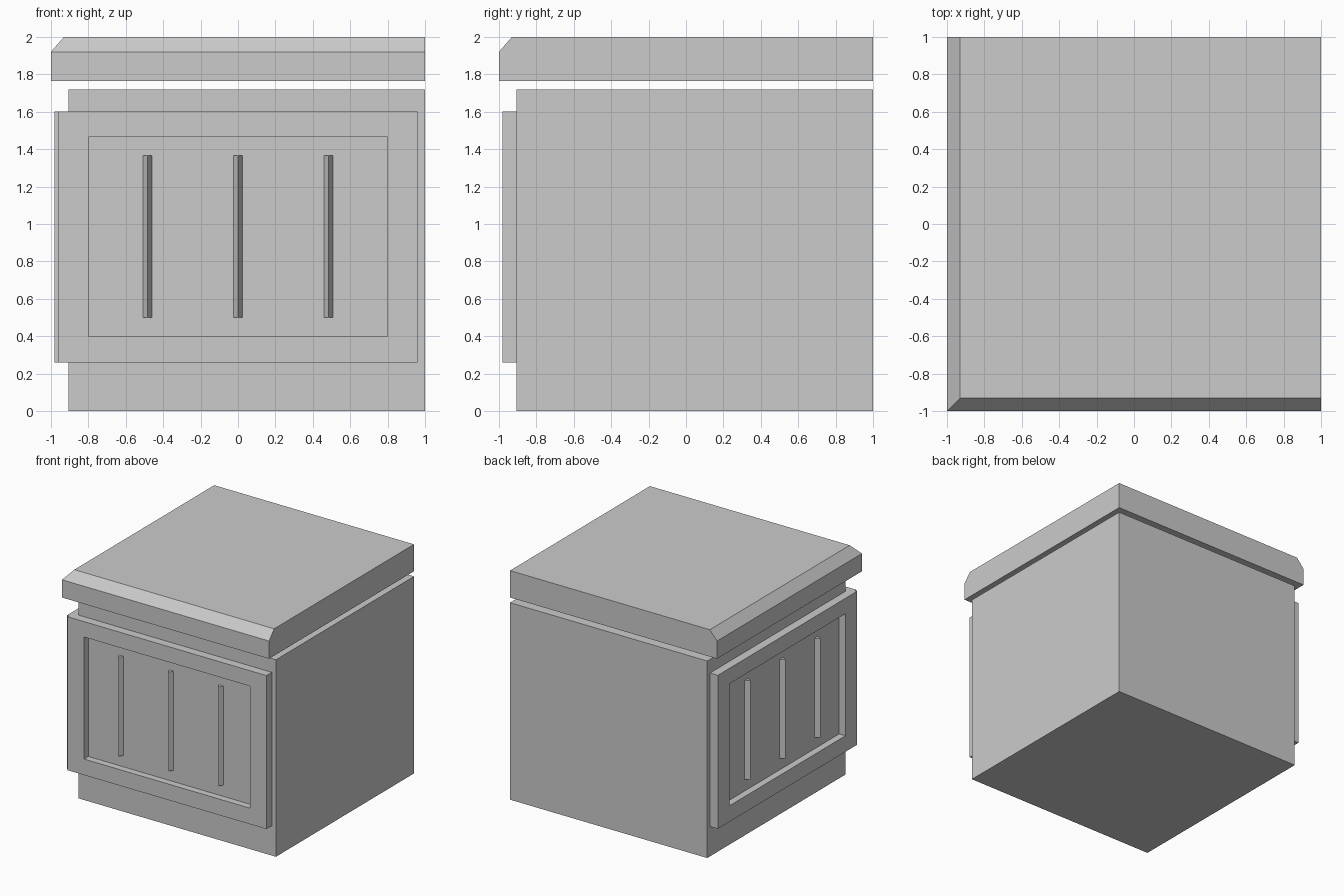
import bpy
import bmesh
from math import pi
from mathutils import Matrix

cube = bpy.data.objects.get("Cube")
if cube:
    bpy.data.objects.remove(cube, do_unlink=True)

stone = bpy.data.materials.new("plain grey")
stone.use_nodes = True
stone.diffuse_color = (0.6, 0.6, 0.6, 1)
stone.node_tree.nodes["Principled BSDF"].inputs["Base Color"].default_value = (0.6, 0.6, 0.6, 1)


def finish(name, bm, turn=0):
    """Turn the mesh about z and store it as an object."""
    bmesh.ops.transform(bm, matrix=Matrix.Rotation(turn, 4, "Z"), verts=bm.verts)
    bmesh.ops.recalc_face_normals(bm, faces=bm.faces)
    mesh = bpy.data.meshes.new(name)
    bm.to_mesh(mesh)
    bm.free()
    mesh.materials.append(stone)
    obj = bpy.data.objects.new(name, mesh)
    bpy.context.collection.objects.link(obj)
    return obj


def loft(name, rings, turn=0):
    """Join matching rings of points and cap both ends."""
    bm = bmesh.new()
    loops = [[bm.verts.new(p) for p in ring] for ring in rings]
    for a, b in zip(loops, loops[1:]):
        n = len(a)
        for i in range(n):
            j = (i + 1) % n
            bm.faces.new((a[i], a[j], b[j], b[i]))
    bm.faces.new(loops[0])
    bm.faces.new(loops[-1])
    return finish(name, bm, turn)


def level(low, z):
    """Square ring at height z; the back and left sides stay at 1."""
    return [(low, low, z), (1, low, z), (1, 1, z), (low, 1, z)]


def upright(half, bottom, top, y):
    """Rectangular ring standing at depth y."""
    return [(-half, y, bottom), (half, y, bottom), (half, y, top), (-half, y, top)]


# Main block and floating top slab, bevelled on the two decorated sides
loft("body", [level(-0.905, 0), level(-0.905, 1.72)])
loft("top_slab", [level(-1, 1.765), level(-1, 1.92), level(-0.93, 2)])

# Recessed panels with three pointed ribs, on the front and right sides
for side, turn in (("front", 0), ("right", -pi / 2)):
    loft(side + "_panel", [
        upright(0.96, 0.26, 1.6, -0.904),
        upright(0.96, 0.26, 1.6, -0.98),
        upright(0.8, 0.4, 1.465, -0.98),
        upright(0.8, 0.4, 1.465, -0.92),
    ], turn)
    for i, x in enumerate((-0.483, 0, 0.483)):
        rib = [[(x - 0.024, -0.919, z), (x, -0.96, z), (x + 0.024, -0.919, z)]
               for z in (0.5, 1.365)]
        loft(f"{side}_rib_{i + 1}", rib, turn)
